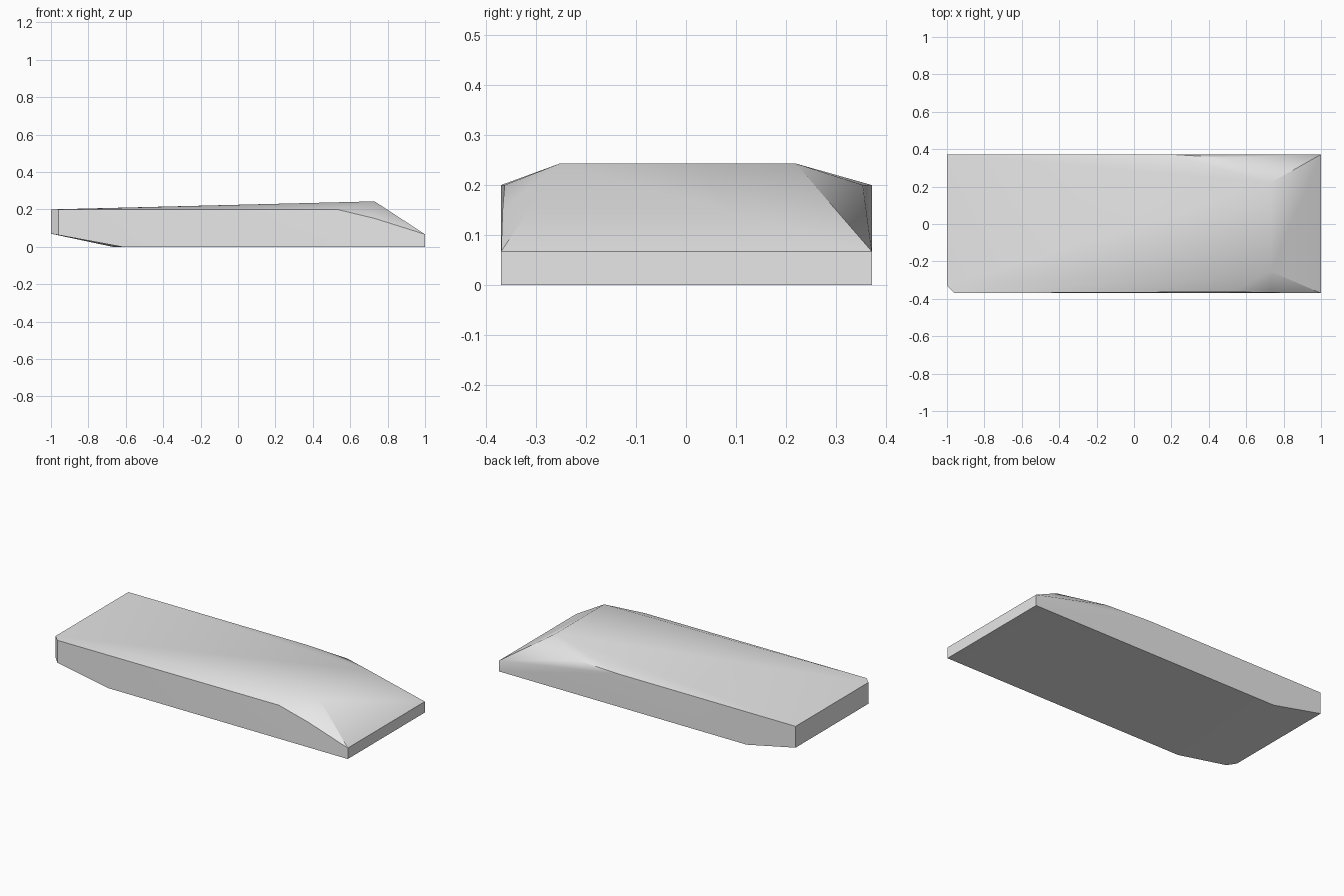
import bpy
import bmesh
import math

cube = bpy.data.objects.get("Cube")
if cube:
    bpy.data.objects.remove(cube, do_unlink=True)

grey = bpy.data.materials.new("plain grey")
grey.use_nodes = True
colour = (0.8, 0.8, 0.8, 1)
grey.diffuse_color = colour
grey.node_tree.nodes["Principled BSDF"].inputs["Base Color"].default_value = colour

FRONT, BACK, RIM = -0.37, 0.372, 0.2
LIP, STERN = 0.067, 0.07

# Corner points of the faceted slab
points = {
    # rim at the blunt end, with one clipped corner
    "end_front": (-1, -0.33, RIM),
    "clip_front": (-0.96, FRONT, RIM),
    "end_back": (-1, BACK, RIM),
    # shoulders where the rim starts to fall
    "shoulder_front": (0.53, -0.363, RIM),
    "fall_front": (0.73, -0.367, 0.152),
    "rim_back": (0.2, BACK, RIM),
    "shoulder_back": (0.49, 0.354, RIM),
    # raised ridge and thin lip
    "ridge_front": (0.73, -0.253, 0.243),
    "ridge_back": (0.73, 0.22, 0.243),
    "lip_front": (1, FRONT, LIP),
    "lip_back": (1, BACK, LIP),
    # underside
    "toe_front": (1, FRONT, 0),
    "toe_back": (1, BACK, 0),
    "keel_front": (-0.62, FRONT, 0),
    "keel_back": (-0.67, BACK, 0),
    "low_end_front": (-1, -0.33, STERN),
    "low_clip_front": (-0.96, FRONT, 0.063),
    "low_end_back": (-1, BACK, STERN),
}

faces = [
    # top deck
    "end_front clip_front ridge_front",
    "end_front ridge_front ridge_back end_back",
    # front bevel
    "clip_front shoulder_front ridge_front",
    "shoulder_front fall_front ridge_front",
    "fall_front lip_front ridge_front",
    # ramp and lip
    "ridge_front lip_front lip_back ridge_back",
    "lip_front toe_front toe_back lip_back",
    # back bevel
    "end_back ridge_back rim_back",
    "rim_back ridge_back shoulder_back",
    "shoulder_back ridge_back lip_back",
    # back wall
    "rim_back shoulder_back lip_back",
    "rim_back lip_back toe_back keel_back",
    "end_back rim_back keel_back low_end_back",
    # front wall
    "clip_front low_clip_front keel_front shoulder_front",
    "shoulder_front keel_front toe_front lip_front fall_front",
    # blunt end and clipped corner
    "end_front end_back low_end_back low_end_front",
    "end_front low_end_front low_clip_front clip_front",
    # underside
    "keel_front keel_back toe_back toe_front",
    "low_end_front low_end_back keel_back keel_front low_clip_front",
]

bm = bmesh.new()
verts = {name: bm.verts.new(co) for name, co in points.items()}
for face in faces:
    bm.faces.new([verts[name] for name in face.split()])
bmesh.ops.recalc_face_normals(bm, faces=bm.faces)

mesh = bpy.data.meshes.new("wedge_slab")
bm.to_mesh(mesh)
bm.free()
mesh.materials.append(grey)
slab = bpy.data.objects.new("wedge_slab", mesh)
bpy.context.collection.objects.link(slab)

# Soft shading over shallow creases, sharp at the strong ones
bpy.ops.object.select_all(action="DESELECT")
slab.select_set(True)
bpy.context.view_layer.objects.active = slab
bpy.ops.object.shade_smooth_by_angle(angle=math.radians(35))
